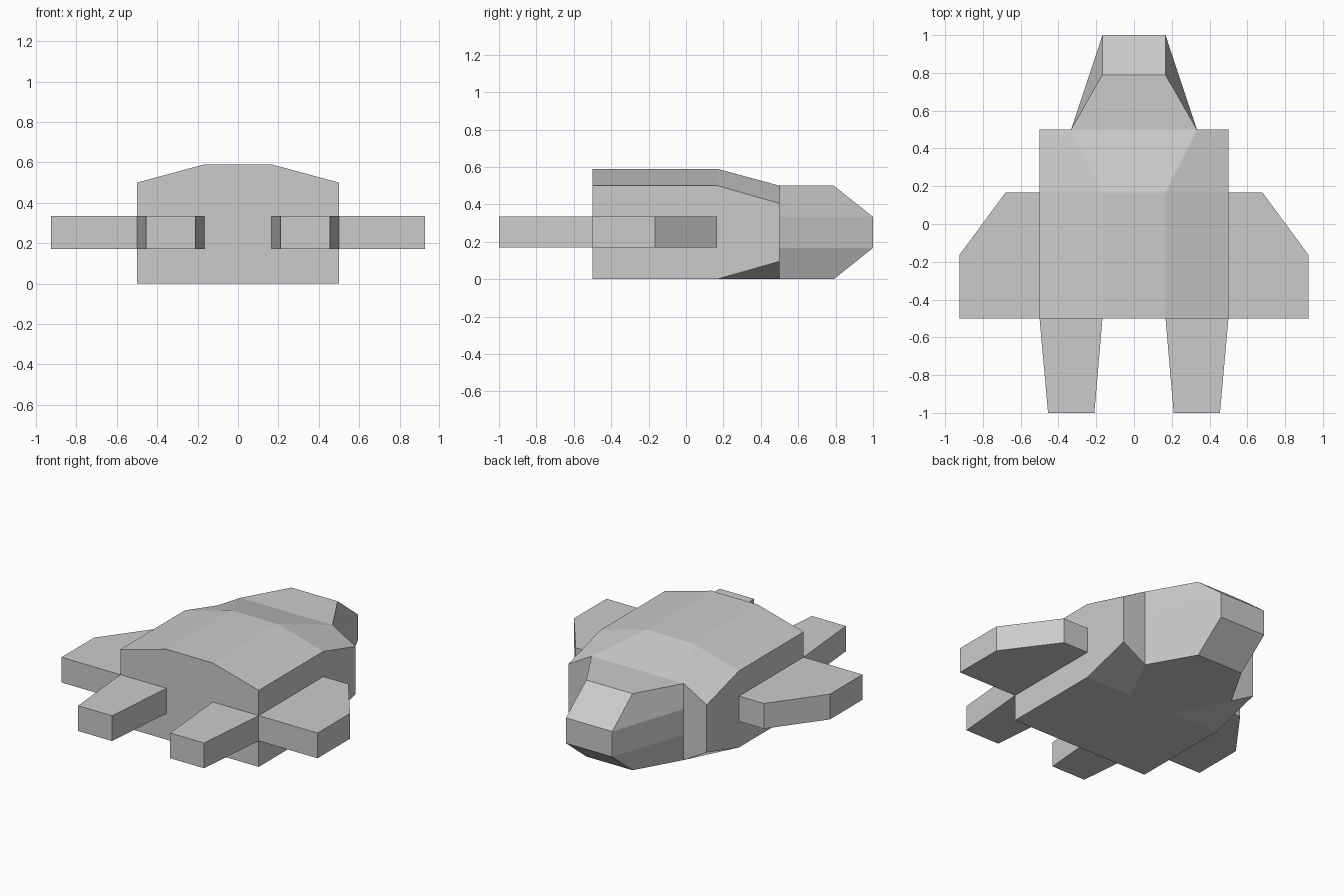
import bpy
import bmesh

cube = bpy.data.objects.get("Cube")
if cube:
    bpy.data.objects.remove(cube, do_unlink=True)

grey = bpy.data.materials.new("plain grey")
grey.use_nodes = True
colour = (0.6, 0.6, 0.6, 1)
grey.diffuse_color = colour
grey.node_tree.nodes["Principled BSDF"].inputs["Base Color"].default_value = colour


def loft(name, rings, cap_faces=None, mirror=False):
    """Bridge equal rings of points and close both ends."""
    bm = bmesh.new()
    loops = [[bm.verts.new(p) for p in ring] for ring in rings]
    n = len(rings[0])
    for a, b in zip(loops, loops[1:]):
        for i in range(n):
            j = (i + 1) % n
            bm.faces.new((a[i], a[j], b[j], b[i]))
    bm.faces.new(loops[0])
    for face in cap_faces or [range(n)]:
        bm.faces.new([loops[-1][i] for i in face])
    bmesh.ops.recalc_face_normals(bm, faces=bm.faces)
    mesh = bpy.data.meshes.new(name)
    bm.to_mesh(mesh)
    bm.free()
    mesh.materials.append(grey)
    obj = bpy.data.objects.new(name, mesh)
    bpy.context.collection.objects.link(obj)
    if mirror:
        obj.modifiers.new("Mirror", 'MIRROR').use_mirror_merge = False
    return obj


def both_sides(half):
    """Complete a ring from its +x half, listed bottom to top."""
    return half + [(-x, y, z) for x, y, z in reversed(half)]


def shell_ring(y, inner, low, high, top):
    return both_sides([(inner, y, 0), (0.5, y, low), (0.5, y, high), (inner, y, top)])


def fin(name, outline):
    """Flat flipper of constant thickness."""
    rings = [[(x, y, z) for x, y in outline] for z in (0.17, 0.335)]
    return loft(name, rings, mirror=True)


# Shell, with corners pinched towards the head
loft("shell", [
    shell_ring(-0.5, 0.167, 0, 0.5, 0.59),
    shell_ring(0.167, 0.167, 0, 0.5, 0.59),
    shell_ring(0.5, 0.333, 0.095, 0.405, 0.5),
])

# Tapered head with sloped brow and chin
heights = (0, 0.167, 0.333, 0.5)
neck = [(0.333, 0.5, z) for z in heights]
snout = [(0.167, y, z) for y, z in zip((0.79, 1, 1, 0.79), heights)]
loft("head", [both_sides(neck), both_sides(snout)],
     cap_faces=[(i, i + 1, 6 - i, 7 - i) for i in range(3)])

# Side and tail flippers
fin("side_flippers", [(0.5, 0.167), (0.68, 0.167), (0.925, -0.165),
                      (0.925, -0.5), (0.5, -0.5)])
fin("tail_flippers", [(0.167, -0.5), (0.5, -0.5), (0.455, -1), (0.21, -1)])
